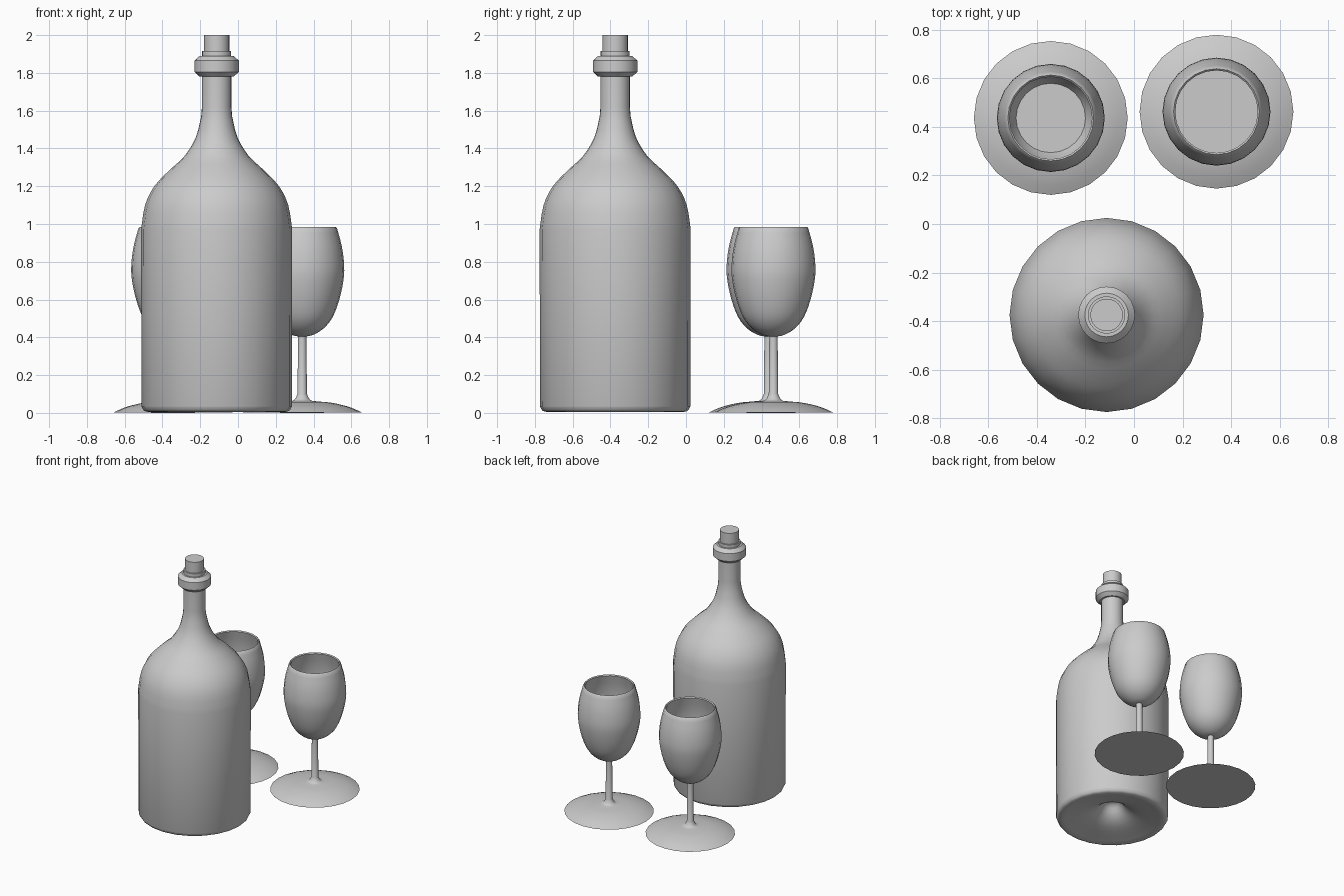
import bpy
import bmesh
import math
from mathutils import Vector

SIDES = 24

default_cube = bpy.data.objects.get("Cube")
if default_cube:
    bpy.data.objects.remove(default_cube, do_unlink=True)


def make_material(name, colour):
    material = bpy.data.materials.new(name)
    material.use_nodes = True
    material.diffuse_color = colour
    material.node_tree.nodes["Principled BSDF"].inputs["Base Color"].default_value = colour
    return material


plain_grey = make_material("plain grey", (0.6, 0.6, 0.6, 1))


def smooth_curve(points, steps=3):
    """Pass a rounded curve through the given radius and height pairs."""
    points = [Vector(p) for p in points]
    padded = [points[0]] + points + [points[-1]]
    result = []
    for before, start, end, after in zip(padded, padded[1:], padded[2:], padded[3:]):
        for step in range(steps):
            t = step / steps
            bend_in = (end - before) / 2
            bend_out = (after - start) / 2
            result.append(start + bend_in * t
                          + (3 * (end - start) - 2 * bend_in - bend_out) * t ** 2
                          + (2 * (start - end) + bend_in + bend_out) * t ** 3)
    return result + [points[-1]]


def lathe(name, profile, centre):
    """Revolve a profile of radius and height pairs around the upright axis."""
    bm = bmesh.new()
    verts = [bm.verts.new((radius, 0, height)) for radius, height in profile]
    edges = [bm.edges.new(pair) for pair in zip(verts, verts[1:])]
    bmesh.ops.spin(bm, geom=verts + edges, cent=(0, 0, 0), axis=(0, 0, 1),
                   angle=math.tau, steps=SIDES, use_duplicate=False)
    bmesh.ops.remove_doubles(bm, verts=bm.verts, dist=0.0005)
    bmesh.ops.recalc_face_normals(bm, faces=bm.faces)
    mesh = bpy.data.meshes.new(name)
    bm.to_mesh(mesh)
    bm.free()
    mesh.materials.append(plain_grey)
    obj = bpy.data.objects.new(name, mesh)
    obj.location = (*centre, 0)
    bpy.context.collection.objects.link(obj)
    bpy.ops.object.select_all(action="DESELECT")
    obj.select_set(True)
    bpy.context.view_layer.objects.active = obj
    bpy.ops.object.shade_smooth_by_angle(angle=math.radians(32))
    return obj


# Bottle body: hollow punt, rounded heel, domed shoulder and neck
bottle_centre = (-0.113, -0.375)
punt = smooth_curve([(0, 0.16), (0.05, 0.15), (0.1, 0.09), (0.18, 0.045), (0.33, 0.012)])
heel = smooth_curve([(0.36, 0.005), (0.385, 0.012), (0.398, 0.035)])
shoulder = smooth_curve([(0.4, 0.97), (0.379, 1.1), (0.33, 1.2), (0.25, 1.285),
                         (0.17, 1.36), (0.11, 1.46), (0.082, 1.57)])
lathe("bottle_body", punt + heel + shoulder + [(0.078, 1.62), (0.078, 1.8), (0, 1.8)],
      bottle_centre)

# Bottle lip: chamfered collar with a small step above
lathe("bottle_lip", [(0, 1.78), (0.09, 1.78), (0.117, 1.805), (0.117, 1.865),
                     (0.09, 1.89), (0.077, 1.89), (0.077, 1.915), (0, 1.915)],
      bottle_centre)

# Cork
lathe("cork", [(0, 1.88), (0.067, 1.88), (0.067, 2), (0, 2)], bottle_centre)

# Wine glass outlines, shared by both glasses
foot = smooth_curve([(0.317, 0.002), (0.25, 0.031), (0.16, 0.053), (0.08, 0.061),
                     (0.043, 0.068), (0.025, 0.1)])
bowl_outside = smooth_curve([(0.022, 0.405), (0.06, 0.414), (0.113, 0.447), (0.16, 0.505),
                             (0.195, 0.595), (0.218, 0.7), (0.222, 0.78), (0.21, 0.88),
                             (0.184, 0.978)])
bowl_inside = smooth_curve([(0.17, 0.978), (0.193, 0.88), (0.204, 0.78), (0.2, 0.7),
                            (0.178, 0.6), (0.143, 0.515), (0.1, 0.465), (0, 0.43)])
glass_profile = [(0, 0)] + foot + bowl_outside + [(0.177, 0.985)] + bowl_inside


def wine_glass(side, centre, level):
    lathe(side + "_wine_glass", glass_profile, centre)
    # The drink follows the bowl, a little inside the wall thickness
    below = [p for p in reversed(bowl_inside) if p[1] < level]
    above = [p for p in reversed(bowl_inside) if p[1] >= level][0]
    last = below[-1]
    share = (level - last[1]) / (above[1] - last[1])
    brim = (last[0] + (above[0] - last[0]) * share, level)
    body = [(p[0] * 1.02, p[1] - 0.003) for p in below]
    lathe(side + "_drink", body + [(brim[0] * 1.02, level), (0, level)], centre)


wine_glass("right", (-0.343, 0.437), 0.515)
wine_glass("left", (0.34, 0.463), 0.66)
